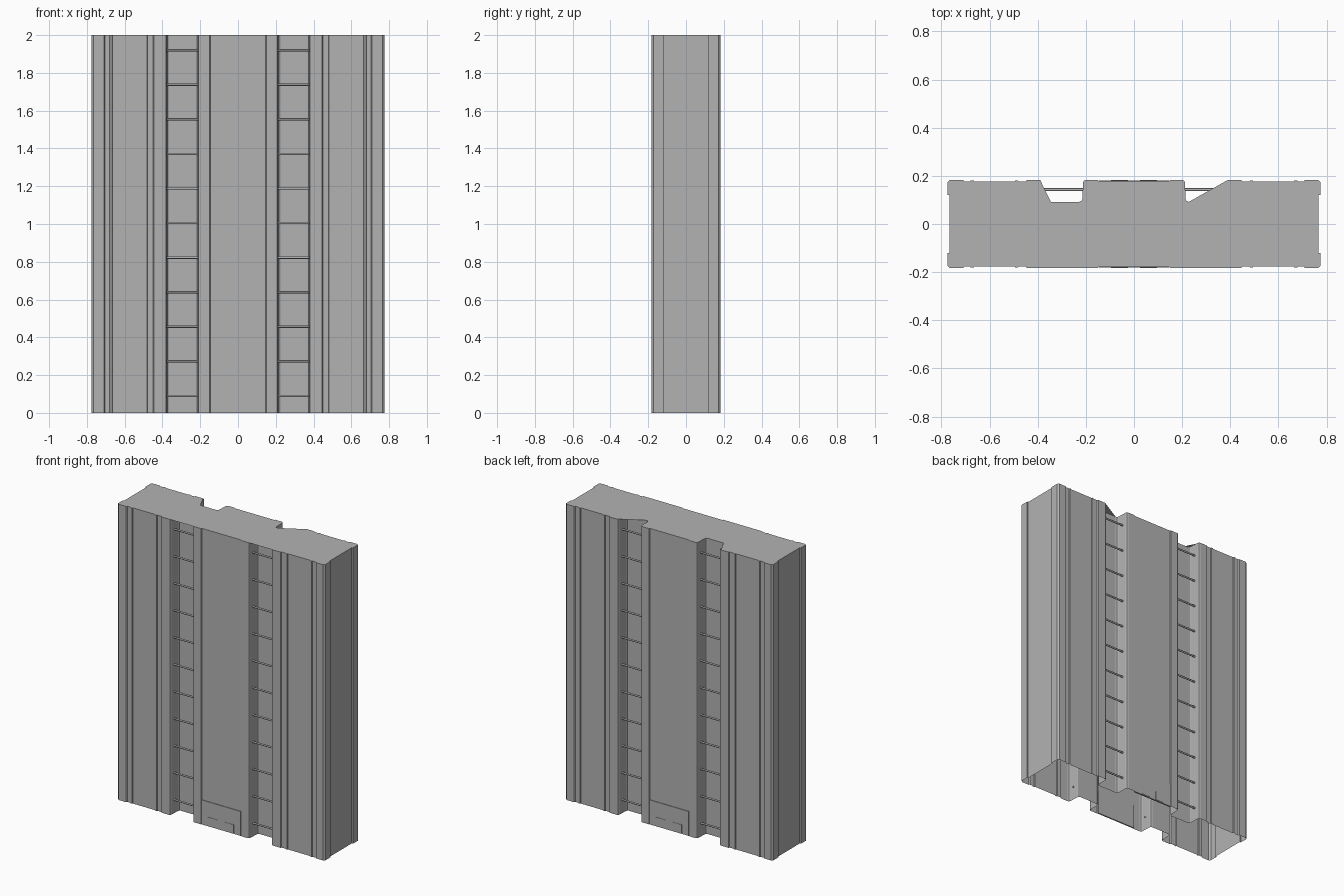
import bpy
import math

cube = bpy.data.objects.get("Cube")
if cube:
    bpy.data.objects.remove(cube, do_unlink=True)

HEIGHT = 2.0
FACE, PANEL, FLOOR = 0.183, 0.176, 0.092

grey = bpy.data.materials.new("plain_grey")
grey.use_nodes = True
COLOUR = (0.45, 0.45, 0.45, 1)
grey.diffuse_color = COLOUR
grey.node_tree.nodes["Principled BSDF"].inputs["Base Color"].default_value = COLOUR


def make(name, verts, faces):
    mesh = bpy.data.meshes.new(name)
    mesh.from_pydata(verts, [], faces)
    mesh.materials.append(grey)
    obj = bpy.data.objects.new(name, mesh)
    bpy.context.collection.objects.link(obj)
    return obj


def rib(x):
    """Small raised rib on the flat side panel."""
    return [(x - 0.008, PANEL), (x - 0.006, 0.181), (x + 0.006, 0.181), (x + 0.008, PANEL)]


# Quarter profile, from the middle panel out to the side wall
middle = [(0.145, 0.177), (0.15, FACE), (0.2, FACE)]
inner_wall = [(0.208, 0.18), (0.212, 0.172), (0.214, 0.105), (0.218, 0.096), (0.228, FLOOR)]
outer_wall = [(0.365, FLOOR), (0.372, 0.096), (0.375, 0.105), (0.378, 0.172), (0.382, 0.18)]
side = ([(0.39, FACE), (0.445, FACE), (0.45, PANEL)] + rib(0.488) + rib(0.672)
        + [(0.705, PANEL), (0.71, FACE), (0.765, FACE), (0.775, 0.173),
           (0.775, 0.12), (0.767, 0.12)])
full = middle + inner_wall + outer_wall + side
plain = middle + side
wide_slope = middle + inner_wall + side
steep_slope = middle + inner_wall + [(0.345, FLOOR)] + side


def loop(back_left, front_left, front_right, back_right):
    """Join four quarter profiles into one anticlockwise outline."""
    pts = list(back_left)
    pts += [(x, -y) for x, y in reversed(front_left)]
    pts += [(-x, -y) for x, y in front_right]
    pts += [(-x, y) for x, y in reversed(back_right)]
    return pts[::-1]


# Hollow walls, open underneath
outline = loop(full, full, full, full)
n = len(outline)
verts = [(x, y, z) for z in (0, HEIGHT) for x, y in outline]
make("outer_walls", verts,
     [(i, (i + 1) % n, (i + 1) % n + n, i + n) for i in range(n)])

# Roof sheet, covering the front recesses and part of the back ones
roof = loop(wide_slope, plain, plain, steep_slope)
make("roof", [(x, y, HEIGHT) for x, y in roof], [tuple(range(len(roof)))])


def plate(name, x0, x1, z0, z1, y, s):
    """Thin upright plate on the front (s=-1) or back (s=1)."""
    ys = sorted((s * y, s * 0.172))
    v = [(a, b, c) for a in (x0, x1) for b in ys for c in (z0, z1)]
    f = [(0, 1, 3, 2), (4, 6, 7, 5), (0, 4, 5, 1), (2, 3, 7, 6), (0, 2, 6, 4), (1, 5, 7, 3)]
    make(name, v, f)


# Ladder rungs and foot plates on both faces
RUNGS, SIDES, RADIUS = 11, 8, 0.006
for s, face in ((-1, "front"), (1, "back")):
    for m, hand in ((-1, "right"), (1, "left")):
        rv, rf = [], []
        for k in range(RUNGS):
            z = 0.09 + 0.183 * k
            base = len(rv)
            for x in sorted((m * 0.211, m * 0.378)):
                for j in range(SIDES):
                    a = math.tau * j / SIDES
                    rv.append((x, s * 0.143 + RADIUS * math.cos(a), z + RADIUS * math.sin(a)))
            for j in range(SIDES):
                q = (j + 1) % SIDES
                rf.append((base + j, base + q, base + SIDES + q, base + SIDES + j))
        rungs = make(f"{face}_{hand}_ladder_rungs", rv, rf)
        rungs.data.shade_smooth()
        xs = sorted((m * 0.025, m * 0.095))
        plate(f"{face}_{hand}_foot_pad", *xs, 0.005, 0.062, 0.183, s)
    plate(f"{face}_foot_plate", -0.146, 0.146, 0.0, 0.165, 0.181, s)
